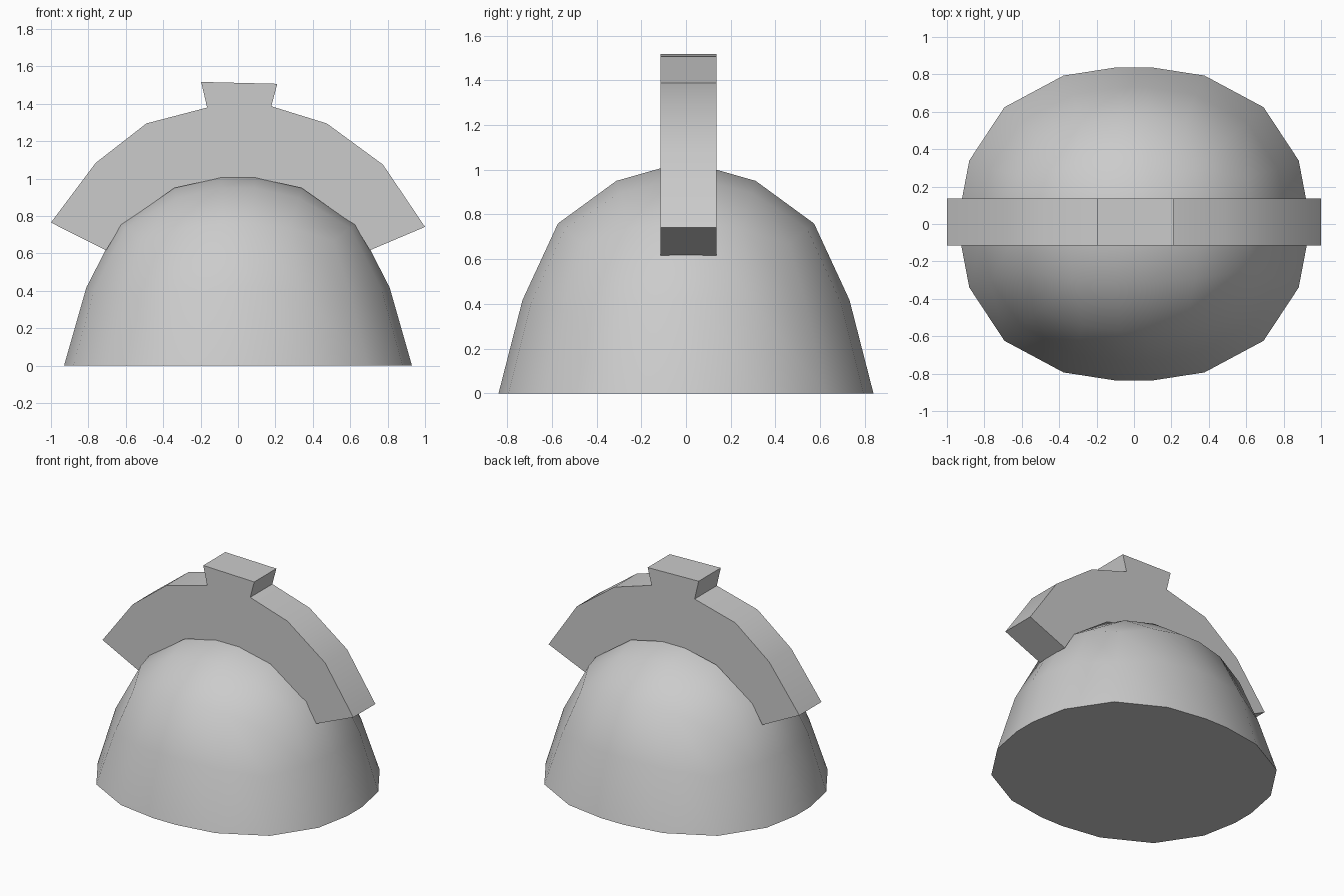
import bpy, bmesh, math

if "Cube" in bpy.data.objects:
    bpy.data.objects.remove(bpy.data.objects["Cube"])

SX, SY = 0.93, 0.838   # half width and half depth of the dome


def finish(name, bm, angle):
    bmesh.ops.recalc_face_normals(bm, faces=bm.faces[:])
    mesh = bpy.data.meshes.new(name)
    bm.to_mesh(mesh)
    bm.free()
    obj = bpy.data.objects.new(name, mesh)
    bpy.context.collection.objects.link(obj)
    bpy.ops.object.select_all(action='DESELECT')
    obj.select_set(True)
    bpy.context.view_layer.objects.active = obj
    bpy.ops.object.shade_smooth_by_angle(angle=math.radians(angle))
    return obj


# Dome: a rounded 5 x 5 grid cap with two rows of side faces below
U = [-0.686, -0.373, -0.1, 0.1, 0.373, 0.686]
RIM = [(0.745, 0.745), (0.947, 0.405), (1.0, 0.096)]


def cap_point(i, j):
    x = U[i] * (1 - 0.42 * U[j] ** 2)
    y = U[j] * (1 - 0.42 * U[i] ** 2)
    return x, y, math.sqrt(1.05 - x * x - y * y)


def rim_point(i, j):
    a, b = min(i, 5 - i), min(j, 5 - j)
    x, y = RIM[b] if a == 0 else RIM[a][::-1]
    return math.copysign(x, i - 2.5), math.copysign(y, j - 2.5)


bm = bmesh.new()
cap = {}
for i in range(6):
    for j in range(6):
        x, y, z = cap_point(i, j)
        cap[i, j] = bm.verts.new((x * SX, y * SY, z))
for i in range(5):
    for j in range(5):
        bm.faces.new([cap[i, j], cap[i + 1, j], cap[i + 1, j + 1], cap[i, j + 1]])

loop = ([(i, 0) for i in range(5)] + [(5, j) for j in range(5)]
        + [(i, 5) for i in range(5, 0, -1)] + [(0, j) for j in range(5, 0, -1)])
upper = [cap[k] for k in loop]
for scale, rise in ((0.872, 0.55), (1.0, 0.0)):
    lower = []
    for k in loop:
        x, y = rim_point(*k)
        lower.append(bm.verts.new((x * SX * scale, y * SY * scale, cap[k].co.z * rise)))
    for n in range(20):
        m = (n + 1) % 20
        bm.faces.new([upper[n], upper[m], lower[m], lower[n]])
    upper = lower
bm.faces.new(upper)
finish("dome", bm, 40)

# Crest: an arched band with a flared block on top, resting on the dome
outer = [(-1, 0.765), (-0.76, 1.085), (-0.49, 1.295), (-0.165, 1.38),
         (-0.197, 1.517), (0.21, 1.507), (0.178, 1.387), (0.475, 1.295),
         (0.775, 1.075), (1, 0.742)]
inner = [(0.705, 0.617), (0.625, 0.75), (0.34, 0.95), (0.09, 1.005)]
profile = outer + inner + [(-x, z) for x, z in reversed(inner)]

bm = bmesh.new()
front = [bm.verts.new((x, -0.115, z)) for x, z in profile]
back = [bm.verts.new((x, 0.137, z)) for x, z in profile]
bm.faces.new(front)
bm.faces.new(back[::-1])
for n in range(len(profile)):
    m = (n + 1) % len(profile)
    bm.faces.new([front[n], back[n], back[m], front[m]])
finish("crest_band", bm, 35)
